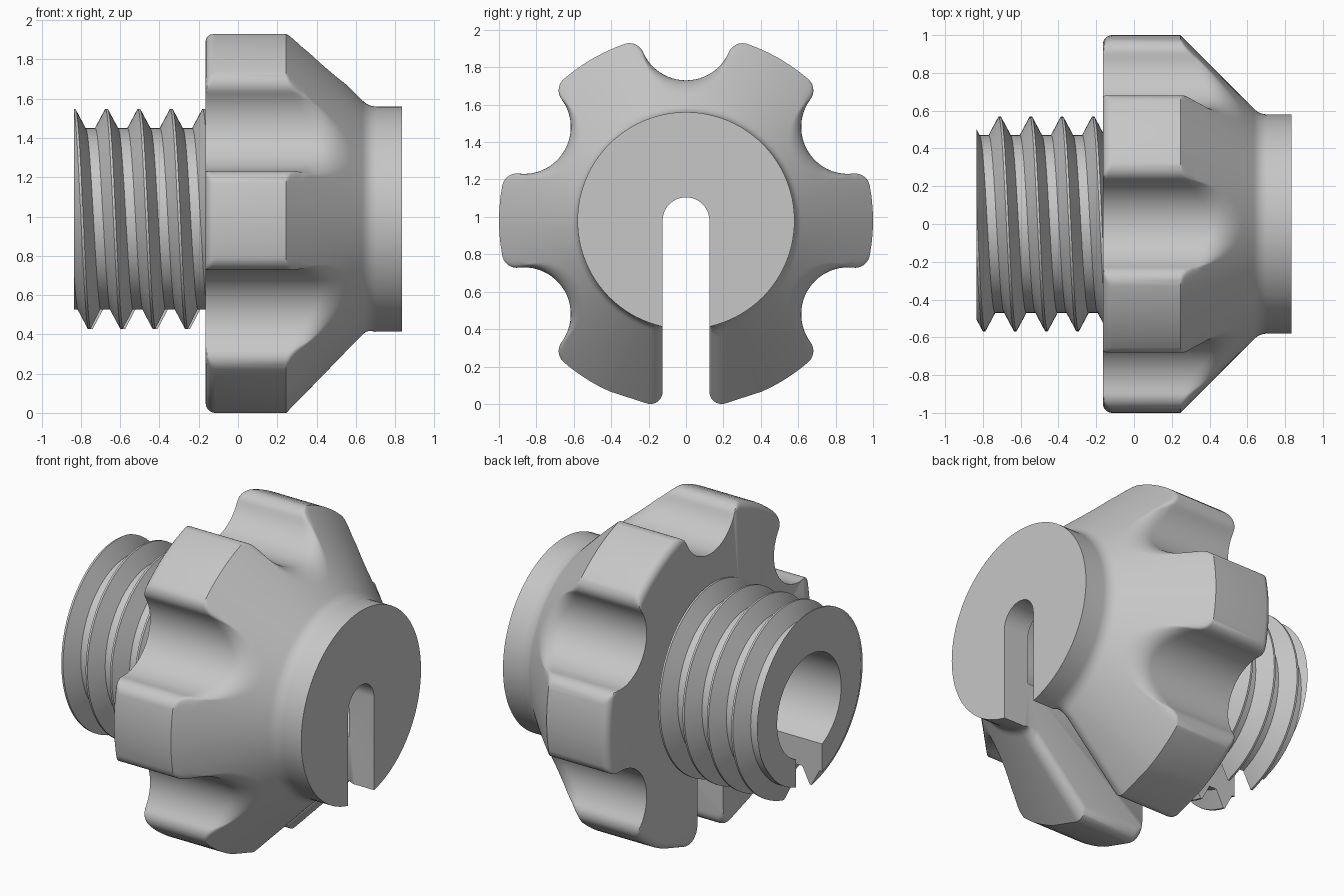
import bpy, bmesh
from math import sin, cos, pi, sqrt, atan2, acos, asin, hypot, radians

cube = bpy.data.objects.get("Cube")
if cube:
    bpy.data.objects.remove(cube, do_unlink=True)

AXIS_Z = 0.98            # height of the main axis, which runs along x
X_END = 0.835
X_FLANGE = -0.165
COLLAR_R = 0.58
FLUTE_R, EDGE_R = 0.25, 0.08
SLOT_HALF = 0.125
BORE_R, BORE_END = 0.31, 0.665

grey = bpy.data.materials.new("plain grey")
grey.use_nodes = True
colour = (0.57, 0.57, 0.57, 1)
grey.diffuse_color = colour
grey.node_tree.nodes["Principled BSDF"].inputs["Base Color"].default_value = colour


def span(a, b, n):
    return [a + (b - a) * i / n for i in range(n + 1)]


def arc(r, a, b, n):
    """Points (y, z) on a circle about the main axis."""
    return [(r * cos(t), AXIS_Z + r * sin(t)) for t in span(a, b, n)]


def make_object(name, bm):
    bmesh.ops.recalc_face_normals(bm, faces=bm.faces)
    mesh = bpy.data.meshes.new(name)
    bm.to_mesh(mesh)
    bm.free()
    mesh.materials.append(grey)
    ob = bpy.data.objects.new(name, mesh)
    bpy.context.collection.objects.link(ob)
    return ob


def add_row(bm, x, points):
    return [bm.verts.new((x, y, z)) for y, z in points]


def bridge(bm, p, q):
    for i in range(len(p) - 1):
        bm.faces.new((p[i], p[i + 1], q[i + 1], q[i]))


def smooth(ob):
    bpy.ops.object.select_all(action='DESELECT')
    ob.select_set(True)
    bpy.context.view_layer.objects.active = ob
    bpy.ops.object.shade_smooth_by_angle(angle=radians(28))


# One flute with rounded lips, as (radius, angle) pairs
lip_d = 1 - EDGE_R
alpha = acos((lip_d ** 2 + 1 - (FLUTE_R + EDGE_R) ** 2) / (2 * lip_d))
cy, cz = lip_d * cos(alpha), lip_d * sin(alpha)
beta = atan2(-cz, 1 - cy)
half = [(1 + FLUTE_R * cos(a), FLUTE_R * sin(a)) for a in span(pi, pi + beta, 12)]
half += [(cy + EDGE_R * cos(a), cz + EDGE_R * sin(a)) for a in span(beta, alpha, 9)[1:]]
half = [(hypot(u, v), atan2(v, u)) for u, v in half]
flute = [(r, -a) for r, a in reversed(half[1:])] + half

# Head outline from one slot edge round to the other; no radius means fixed y
flare = [SLOT_HALF + EDGE_R * (1 - sin(a)) for a in span(0, pi / 2, 8)]
side = span(radians(210) + alpha, radians(246), 5)[1:]
outline = [(None, y) for y in reversed(flare)]
outline += [(1, pi - a) for a in reversed(side)]
for k in range(5):
    centre = radians(-30 + 60 * k)
    outline += [(r, centre + a) for r, a in flute]
    if k < 4:
        outline += [(1, centre + a) for a in span(alpha, pi / 3 - alpha, 6)[1:-1]]
outline += [(1, a) for a in side] + [(None, -y) for y in flare]

# Head profile: rounded back rim, straight band, cone, concave blend, collar
BACK, CONE_X, BLEND = 0.05, 0.245, 0.1
profile = [(X_FLANGE + BACK * (1 - cos(a)), 1 - BACK + BACK * sin(a))
           for a in span(0, pi / 2, 6)]
blend_x = CONE_X + 1 - COLLAR_R + BLEND * (sqrt(2) - 1)
blend = [(blend_x - BLEND * sin(a), COLLAR_R + BLEND * (1 - cos(a)))
         for a in span(pi / 4, 0, 7)]
profile += [(x, 1 - (x - CONE_X)) for x in span(CONE_X, blend[0][0], 44)[:-1]]
profile += blend + [(X_END, COLLAR_R)]


def soft_min(a, b, k):
    h = max(k - abs(a - b), 0)
    return min(a, b) - (h * h / (4 * k) if k > 1e-6 else 0)


def head_point(x, big_r, r, a):
    if r is None:
        # rounded slot lip, fading out at the collar
        t = min(max((SLOT_HALF + EDGE_R - abs(a)) / EDGE_R, 0), 1)
        fade = min(max((0.69 - x) / 0.09, 0), 1)
        rr = big_r - EDGE_R * fade * (1 - sqrt(1 - t * t))
        return (a, AXIS_Z - sqrt(rr * rr - a * a))
    rr = soft_min(big_r, r, min(0.08, 1 - big_r))
    return (rr * cos(a), AXIS_Z + rr * sin(a))


# Fluted head: outer skin, blind bore, slot arch, flat faces and slot walls
bm = bmesh.new()
rings = [add_row(bm, x, [head_point(x, big_r, r, a) for r, a in outline])
         for x, big_r in profile]
for p, q in zip(rings, rings[1:]):
    bridge(bm, p, q)
edge_a = pi / 2 - asin(SLOT_HALF / BORE_R)
bore_back, bore_end = [add_row(bm, x, arc(BORE_R, -edge_a, pi + edge_a, 64))
                       for x in (X_FLANGE, BORE_END)]
arch_back, arch_front = [add_row(bm, x, arc(SLOT_HALF, 0, pi, 24))
                         for x in (BORE_END, X_END)]
bridge(bm, bore_back, bore_end)
bridge(bm, arch_back, arch_front)
for outer, inner in ((rings[0], bore_back), (rings[-1], arch_front), (bore_end, arch_back)):
    bm.faces.new(outer + inner[::-1])
for s in (0, -1):
    bm.faces.new([ring[s] for ring in rings]
                 + [arch_front[s], arch_back[s], bore_end[s], bore_back[s]])
smooth(make_object("fluted_head", bm))

# Threaded stem: helical tube trimmed flat at both ends
PITCH, ROOT_R, CREST_R, STEPS, TURNS = 0.165, 0.47, 0.568, 96, 8
tooth = [(-0.058, ROOT_R), (-0.006, CREST_R), (0.006, CREST_R), (0.058, ROOT_R)]
stations = [(-0.711 + PITCH * (t - 3) + dx, r) for t in range(TURNS + 1) for dx, r in tooth]
bm = bmesh.new()
cols = []
for j in range(STEPS):
    a = 2 * pi * j / STEPS
    cols.append([bm.verts.new((x + PITCH * j / STEPS, r * cos(a), AXIS_Z + r * sin(a)))
                 for x, r in stations])
for j in range(STEPS):
    last = j == STEPS - 1
    nxt, shift = (cols[0], len(tooth)) if last else (cols[j + 1], 0)
    for i in range(len(stations) - 1 - shift):
        bm.faces.new((cols[j][i], cols[j][i + 1], nxt[i + 1 + shift], nxt[i + shift]))
for x, normal in ((-X_END, (-1, 0, 0)), (X_FLANGE + 0.01, (1, 0, 0))):
    bmesh.ops.bisect_plane(bm, geom=bm.verts[:] + bm.edges[:] + bm.faces[:], dist=1e-5,
                           plane_co=(x, 0, 0), plane_no=normal, clear_outer=True)
loose = [v for v in bm.verts if not v.link_faces]
bmesh.ops.delete(bm, geom=loose, context='VERTS')
bmesh.ops.holes_fill(bm, edges=[e for e in bm.edges if e.is_boundary], sides=0)
stem = make_object("threaded_stem", bm)

# Cut the bore and the slot through the stem
bore_shape = arc(BORE_R, 0, 2 * pi, 72)[:-1]
slot_shape = [(SLOT_HALF, 0)] + arc(SLOT_HALF, 0, pi, 24) + [(-SLOT_HALF, 0)]
cutters = []
for name, shape in (("bore_cutter", bore_shape), ("slot_cutter", slot_shape)):
    bm = bmesh.new()
    ends = [add_row(bm, x, shape) for x in (-1, 0.5)]
    bridge(bm, *[row + row[:1] for row in ends])
    for row in ends:
        bm.faces.new(row)
    cutter = make_object(name, bm)
    cutter.hide_render = True
    cutters.append(cutter)
    mod = stem.modifiers.new(name, 'BOOLEAN')
    mod.operation, mod.solver, mod.object = 'DIFFERENCE', 'EXACT', cutter
bpy.context.view_layer.update()
graph = bpy.context.evaluated_depsgraph_get()
cut = bpy.data.meshes.new_from_object(stem.evaluated_get(graph))
stem.modifiers.clear()
stem.data = cut
smooth(stem)
for cutter in cutters:
    bpy.data.objects.remove(cutter, do_unlink=True)
